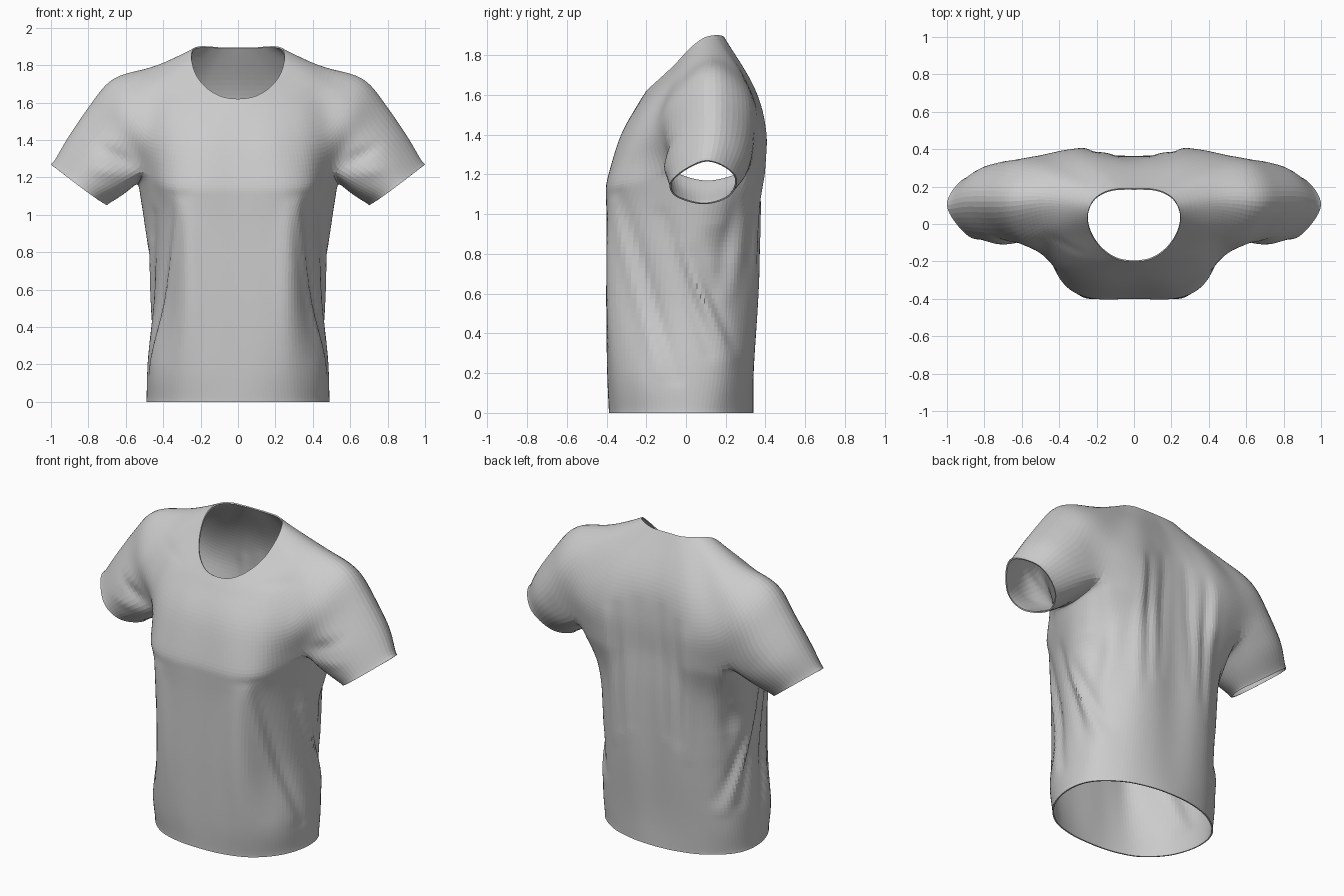
import bpy, bmesh, math
from mathutils import Vector as V

if "Cube" in bpy.data.objects:
    bpy.data.objects.remove(bpy.data.objects["Cube"])

N = 8  # samples per key segment around the garment


def cr(a, b, c, d, t):
    return 0.5 * (2 * b + (c - a) * t + (2 * a - 5 * b + 4 * c - d) * t * t
                  + (3 * b - a - 3 * c + d) * t ** 3)


def spline(pts, n, before=None, after=None):
    """Smooth curve passing through every key point."""
    p = [before or 2 * pts[0] - pts[1]] + pts + [after or 2 * pts[-1] - pts[-2]]
    out = [cr(*p[i:i + 4], k / n) for i in range(len(pts) - 1) for k in range(n)]
    return out + [pts[-1].copy()]


def flip(p):
    return V((-p.x, p.y, p.z))


def half_ring(keys, z=None):
    """Centre front to centre back, with mirrored tangents at x = 0."""
    pts = [V(k if z is None else (*k, z)) for k in keys]
    return spline(pts, N, flip(pts[1]), flip(pts[-2]))


def closed_ring(keys):
    pts = [V(k) for k in keys]
    return spline(pts + [pts[0]], N, pts[-1], pts[1])


# Yoke rings: centre front, over the shoulder, centre back
neck = half_ring([(0, -.20, 1.62), (.09, -.187, 1.633), (.17, -.135, 1.68), (.225, -.06, 1.75),
                  (.249, .02, 1.835), (.24, .085, 1.885), (.208, .138, 1.9), (.155, .172, 1.9),
                  (.10, .187, 1.895), (.05, .19, 1.895), (0, .19, 1.895)])
upper = half_ring([(0, -.238, 1.56), (.17, -.225, 1.565), (.31, -.185, 1.58), (.40, -.10, 1.64),
                   (.44, 0, 1.735), (.45, .13, 1.795), (.43, .25, 1.745), (.36, .315, 1.66),
                   (.25, .345, 1.64), (.12, .335, 1.64), (0, .325, 1.64)])
chest = half_ring([(0, -.325, 1.40), (.19, -.325, 1.40), (.36, -.27, 1.40), (.49, -.165, 1.42),
                   (.60, -.08, 1.58), (.675, .12, 1.735), (.62, .315, 1.61), (.47, .375, 1.45),
                   (.29, .405, 1.42), (.15, .38, 1.42), (0, .36, 1.42)])
split = half_ring([(0, -.40, 1.15), (.24, -.40, 1.15), (.39, -.315, 1.16), (.50, -.10, 1.23),
                   (.66, -.095, 1.42), (.82, .12, 1.565), (.73, .33, 1.42), (.51, .33, 1.23),
                   (.31, .39, 1.2), (.16, .38, 1.2), (0, .355, 1.2)])
underarm = spline([V((.50, -.10, 1.23)), V((.535, .11, 1.17)), V((.51, .33, 1.23))], N)
i0, i1 = 3 * N, 7 * N  # where the sleeve leaves the yoke

# Body rings from below the arms to the hem
body = [split[:i0] + underarm + split[i1 + 1:]]
for z, keys in [
    (.95, [(0, -.398), (.18, -.398), (.315, -.37), (.435, -.14), (.505, .08), (.45, .23),
           (.32, .325), (.18, .382), (0, .36)]),
    (.55, [(0, -.40), (.16, -.40), (.30, -.375), (.415, -.16), (.46, .05), (.425, .2),
           (.30, .32), (.16, .362), (0, .355)]),
    (.20, [(0, -.396), (.16, -.392), (.31, -.35), (.445, -.2), (.485, 0), (.45, .18),
           (.31, .29), (.16, .335), (0, .34)]),
    (0, [(0, -.388), (.17, -.373), (.32, -.315), (.44, -.185), (.49, -.01), (.455, .15),
         (.32, .27), (.16, .325), (0, .34)]),
]:
    body.append(half_ring(keys, z))

# Sleeve rings: shoulder loop, middle, cuff
sleeve = [split[i0:i1] + underarm[::-1],
          closed_ring([(.64, -.08, 1.16), (.78, -.085, 1.31), (.917, .12, 1.417),
                       (.83, .30, 1.31), (.65, .285, 1.165), (.615, .1, 1.105)]),
          closed_ring([(.77, -.06, 1.095), (.885, -.065, 1.18), (1.0, .10, 1.27),
                       (.905, .245, 1.20), (.77, .225, 1.095), (.70, .09, 1.05)])]

bm = bmesh.new()


def loft(rings, n):
    cols = [spline(list(c), n) for c in zip(*rings)]
    for mirror in (False, True):
        g = [[bm.verts.new(flip(p) if mirror else p) for p in c] for c in cols]
        for a, b in zip(g, g[1:]):
            for j in range(len(a) - 1):
                bm.faces.new((a[j], b[j], b[j + 1], a[j + 1]))


loft([neck, upper, chest, split], 9)
loft(body, 16)
loft(sleeve, 9)
bmesh.ops.remove_doubles(bm, verts=bm.verts[:], dist=.0004)
bmesh.ops.recalc_face_normals(bm, faces=bm.faces[:])
front = min(bm.faces, key=lambda f: f.calc_center_median().y)
if front.normal.y > 0:
    bmesh.ops.reverse_faces(bm, faces=bm.faces[:])

# Relaxing keeps hem, cuffs and neckline in place
inner = [v for v in bm.verts if not v.is_boundary]


def relax(times):
    for _ in range(times):
        bmesh.ops.smooth_vert(bm, verts=inner, factor=.5, use_axis_x=True,
                              use_axis_y=True, use_axis_z=True)
    bm.normal_update()


relax(8)

# Cloth folds: view, start, end, height, width
FOLDS = [
    ("side", (-.34, 1.1), (-.05, .17), -.024, .034),
    ("side", (-.37, 1.05), (-.13, .2), .012, .03),
    ("side", (-.12, 1.0), (.12, .3), -.022, .032),
    ("side", (-.04, .85), (.22, .27), .018, .03),
    ("side", (.04, .8), (.24, .35), -.018, .03),
    ("side", (.16, .95), (.18, .75), -.018, .08),
    ("side", (.29, 1.2), (.16, .62), -.014, .04),
    ("side", (.33, 1.2), (.23, .6), .012, .03),
    ("back", (.08, 1.5), (.12, .75), -.012, .035),
    ("back", (.21, 1.45), (.20, .7), -.016, .03),
    ("back", (.27, 1.4), (.26, .6), .010, .03),
    ("front", (.30, 1.1), (.40, .25), -.008, .03),
    ("front", (.58, 1.28), (.74, 1.36), -.016, .03),
    ("front", (.62, 1.22), (.78, 1.24), .010, .03),
    ("front", (.28, 1.63), (.48, 1.66), -.006, .02),
]


def fold_height(v):
    p, n, total = v.co, v.normal, 0
    for view, a, b, h, w in FOLDS:
        q = V((p.y, p.z)) if view == "side" else V((abs(p.x), p.z))
        facing = {"side": abs(n.x) ** .5 if p.z < 1.2 and abs(p.x) < .53 else 0,
                  "back": max(0, n.y), "front": max(0, -n.y)}[view]
        a, d = V(a), V(b) - V(a)
        t = max(0, min(1, (q - a).dot(d) / d.length_squared))
        fade = .35 + .65 * math.sin(math.pi * t)
        total += h * fade * facing * math.exp(-((q - a - d * t).length / w) ** 2)
    return total


moves = [(v, v.normal * fold_height(v)) for v in inner]
for v, m in moves:
    v.co += m
relax(2)

mesh = bpy.data.meshes.new("shirt")
bm.to_mesh(mesh)
bm.free()
shirt = bpy.data.objects.new("shirt", mesh)
bpy.context.collection.objects.link(shirt)

# Thin fabric, thickened inwards
cloth = shirt.modifiers.new("fabric_thickness", "SOLIDIFY")
cloth.thickness = .008
cloth.offset = -1
